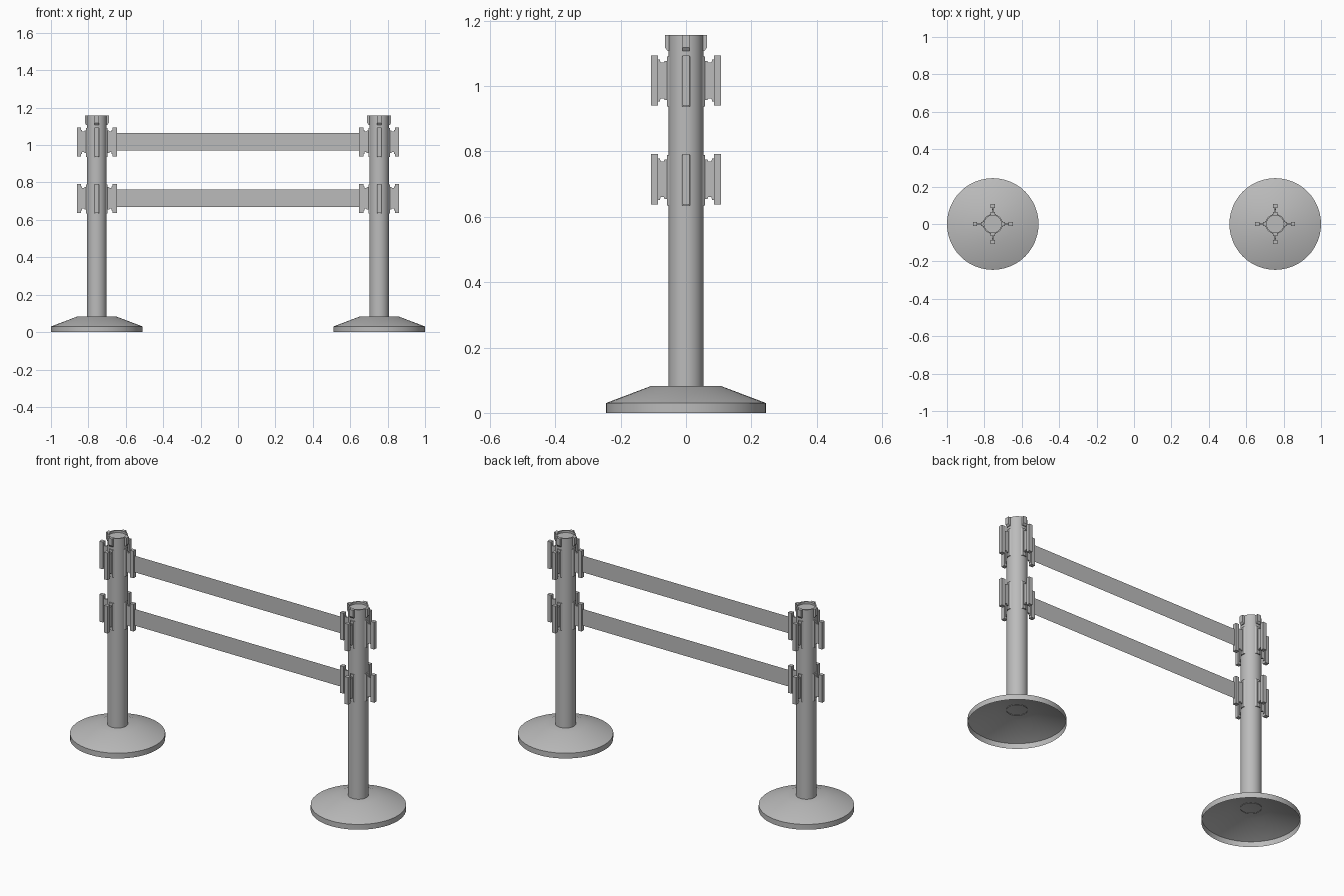
import bpy
import bmesh
from math import cos, sin, pi
from mathutils import Matrix, Vector

cube = bpy.data.objects.get("Cube")
if cube:
    bpy.data.objects.remove(cube, do_unlink=True)

# One grey finish for everything
grey = bpy.data.materials.new("satin grey")
grey.use_nodes = True
grey.diffuse_color = (0.5, 0.5, 0.5, 1)
grey.node_tree.nodes["Principled BSDF"].inputs["Base Color"].default_value = (0.5, 0.5, 0.5, 1)


def finish(name, bm, location, smooth=False):
    mesh = bpy.data.meshes.new(name)
    bm.to_mesh(mesh)
    bm.free()
    mesh.materials.append(grey)
    obj = bpy.data.objects.new(name, mesh)
    obj.location = location
    bpy.context.collection.objects.link(obj)
    if smooth:
        bpy.ops.object.select_all(action='DESELECT')
        obj.select_set(True)
        bpy.context.view_layer.objects.active = obj
        bpy.ops.object.shade_smooth_by_angle(angle=pi / 5)
    return obj


def lathe(name, profile, sides, location):
    """Revolve (radius, z) points about the z axis."""
    bm = bmesh.new()
    rings = []
    for r, z in profile:
        if r == 0:
            rings.append([bm.verts.new((0, 0, z))] * sides)
        else:
            rings.append([bm.verts.new((r * cos(2 * pi * i / sides), r * sin(2 * pi * i / sides), z))
                          for i in range(sides)])
    for low, high in zip(rings, rings[1:]):
        for i in range(sides):
            j = (i + 1) % sides
            corners = (low[i], low[j], high[j], high[i])
            bm.faces.new(list(dict.fromkeys(corners)))
    return finish(name, bm, location, True)


def prism(bm, outline, offset, turn):
    """Extrude an outline along an offset, turned about the post."""
    face = bm.faces.new([bm.verts.new(p) for p in outline])
    extruded = bmesh.ops.extrude_face_region(bm, geom=[face])
    moved = [v for v in extruded["geom"] if isinstance(v, bmesh.types.BMVert)]
    bmesh.ops.translate(bm, verts=moved, vec=Vector(offset))
    verts = list(face.verts) + moved
    bmesh.ops.rotate(bm, verts=verts, cent=(0, 0, 0), matrix=Matrix.Rotation(turn, 3, 'Z'))


POST_X = 0.755
POST_R = 0.053
CLIP_Z = {"upper": 1.017, "lower": 0.715}
PLATE_HALF = 0.077

for side, x in (("left", POST_X), ("right", -POST_X)):
    # Hollow weighted foot, open underneath
    lathe(side + "_base", [(0.245, 0), (0.245, 0.03), (0.105, 0.083), (0, 0.083)], 48, (x, 0, 0))

    # Post with a shallow recessed cap
    lathe(side + "_post", [(POST_R, 0.08), (POST_R, 1.157), (0.046, 1.157),
                           (0.046, 1.145), (0, 1.145)], 24, (x, 0, 0))

    for level, z in CLIP_Z.items():
        bm = bmesh.new()
        for k in range(4):
            turn = k * pi / 2
            # Tapered mounting rail against the post
            prism(bm, [(0.048, -0.018, z - 0.08), (0.058, -0.009, z - 0.08),
                       (0.058, 0.009, z - 0.08), (0.048, 0.018, z - 0.08)],
                  (0, 0, 2 * PLATE_HALF), turn)
            # Stepped web
            upper = [(0.05, 0.06), (0.066, 0.06), (0.068, 0.055), (0.078, 0.055),
                     (0.08, 0.064), (0.088, 0.064)]
            outline = upper + [(r, -h) for r, h in reversed(upper)]
            prism(bm, [(r, -0.004, z + h) for r, h in outline], (0, 0.008, 0), turn)
            # Outer grip plate
            prism(bm, [(0.085, -0.011, z - PLATE_HALF), (0.107, -0.011, z - PLATE_HALF),
                       (0.107, 0.011, z - PLATE_HALF), (0.085, 0.011, z - PLATE_HALF)],
                  (0, 0, 2 * PLATE_HALF), turn)
            # Flared stop at the top of the post
            if level == "upper":
                stop = [(0.047, 1.157), (0.064, 1.157), (0.064, 1.118), (0.057, 1.108), (0.047, 1.108)]
                prism(bm, [(r, -0.011, h) for r, h in stop], (0, 0.022, 0), turn)
        bmesh.ops.recalc_face_normals(bm, faces=bm.faces)
        finish(f"{side}_{level}_clips", bm, (x, 0, 0))

# Thin belts stretched between the facing clips
END = POST_X - 0.106
for level, z in CLIP_Z.items():
    bm = bmesh.new()
    bm.faces.new([bm.verts.new((sx * END, 0, sz * 0.047))
                  for sx, sz in ((-1, -1), (1, -1), (1, 1), (-1, 1))])
    finish(level + "_belt", bm, (0, 0, z))
